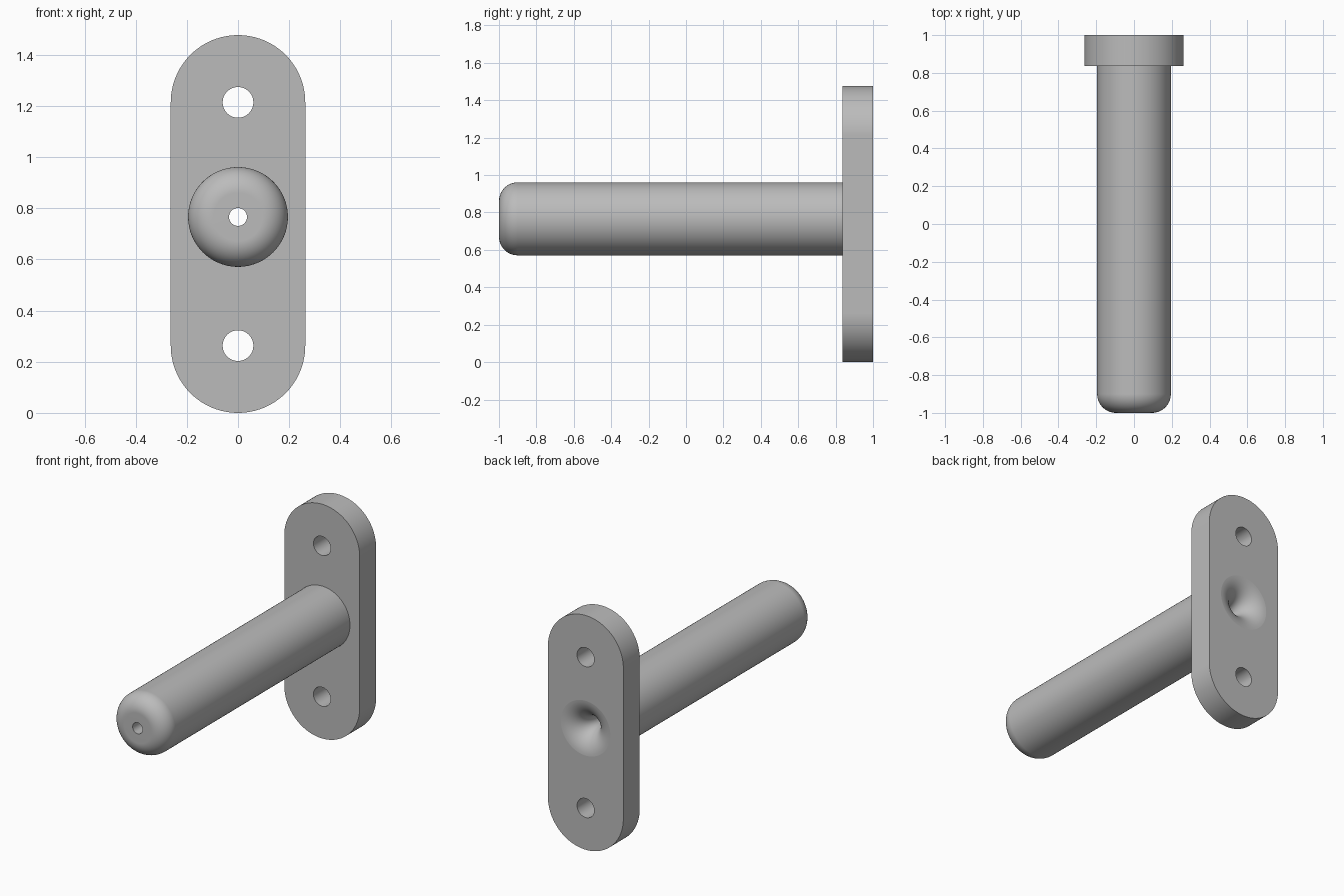
import bpy, bmesh, math
from mathutils import Matrix, Vector

old = bpy.data.objects.get("Cube")
if old:
    bpy.data.objects.remove(old, do_unlink=True)

HALF_W, HEIGHT = 0.263, 1.477
PLATE_FRONT, BACK, FRONT = 0.837, 1.0, -1.0
ROD_R, ROD_Z, ROD_FILLET = 0.195, 0.766, 0.1
BORE_R, FLARE = 0.035, 0.15
SCREW_R = 0.06

metal = bpy.data.materials.new("light grey metal")
metal.use_nodes = True
grey = (0.5, 0.5, 0.5, 1)
metal.diffuse_color = grey
metal.node_tree.nodes["Principled BSDF"].inputs["Base Color"].default_value = grey


def finish(name, bm):
    bmesh.ops.recalc_face_normals(bm, faces=bm.faces)
    mesh = bpy.data.meshes.new(name)
    bm.to_mesh(mesh)
    bm.free()
    mesh.materials.append(metal)
    obj = bpy.data.objects.new(name, mesh)
    bpy.context.collection.objects.link(obj)
    return obj


def arc(cx, cy, r, start, end, steps):
    angles = [math.radians(start + (end - start) * i / steps) for i in range(steps + 1)]
    return [(cx + r * math.cos(a), cy + r * math.sin(a)) for a in angles]


def lathe(name, profile, z, steps=96):
    """Spin (radius, y) points about the y axis, ends lying on the axis."""
    bm = bmesh.new()
    verts = [bm.verts.new((r, y, 0)) for r, y in profile]
    edges = [bm.edges.new(pair) for pair in zip(verts, verts[1:])]
    bmesh.ops.spin(bm, geom=verts + edges, cent=(0, 0, 0), axis=(0, 1, 0),
                   angle=math.tau, steps=steps)
    bmesh.ops.remove_doubles(bm, verts=bm.verts, dist=1e-5)
    bmesh.ops.transform(bm, matrix=Matrix.Translation((0, 0, z)), verts=bm.verts)
    return finish(name, bm)


def combine(body, other, operation):
    mod = body.modifiers.new(operation.lower(), "BOOLEAN")
    mod.operation, mod.solver, mod.object = operation, "EXACT", other
    bpy.context.view_layer.objects.active = body
    bpy.ops.object.modifier_apply(modifier=mod.name)
    bpy.data.objects.remove(other, do_unlink=True)


# Mounting plate with fully rounded ends
ends = (HALF_W, HEIGHT - HALF_W)
outline = arc(0, ends[1], HALF_W, 0, 180, 48) + arc(0, ends[0], HALF_W, 180, 360, 48)
bm = bmesh.new()
face = bm.faces.new([bm.verts.new((x, PLATE_FRONT, z)) for x, z in outline])
extruded = bmesh.ops.extrude_face_region(bm, geom=[face])["geom"]
bmesh.ops.translate(bm, vec=Vector((0, BACK - PLATE_FRONT, 0)),
                    verts=[v for v in extruded if isinstance(v, bmesh.types.BMVert)])
body = finish("plate_with_rod", bm)

# Rod with a rounded front edge, rooted inside the plate
rod_profile = [(0, FRONT)]
rod_profile += arc(ROD_R - ROD_FILLET, FRONT + ROD_FILLET, ROD_FILLET, -90, 0, 14)
rod_profile += [(ROD_R, BACK - 0.08), (0, BACK - 0.08)]
combine(body, lathe("rod", rod_profile, ROD_Z), "UNION")

# Bore through the rod, opening into a trumpet flare at the back
bore_profile = [(0, FRONT - 0.1), (BORE_R, FRONT - 0.1)]
bore_profile += arc(BORE_R + FLARE, BACK - FLARE + 0.0005, FLARE, 180, 90, 18)
bore_profile += [(BORE_R + FLARE, BACK + 0.1), (0, BACK + 0.1)]
combine(body, lathe("bore_cutter", bore_profile, ROD_Z), "DIFFERENCE")

# Screw holes at the centres of the rounded ends
for z in ends:
    hole = [(0, 0.7), (SCREW_R, 0.7), (SCREW_R, 1.1), (0, 1.1)]
    combine(body, lathe("screw_hole_cutter", hole, z, 48), "DIFFERENCE")

# Smooth curves, crisp edges, flat plate faces
bpy.ops.object.select_all(action="DESELECT")
body.select_set(True)
bpy.context.view_layer.objects.active = body
bpy.ops.object.shade_smooth_by_angle(angle=math.radians(30))
weighted = body.modifiers.new("flat_face_normals", "WEIGHTED_NORMAL")
weighted.keep_sharp = True
